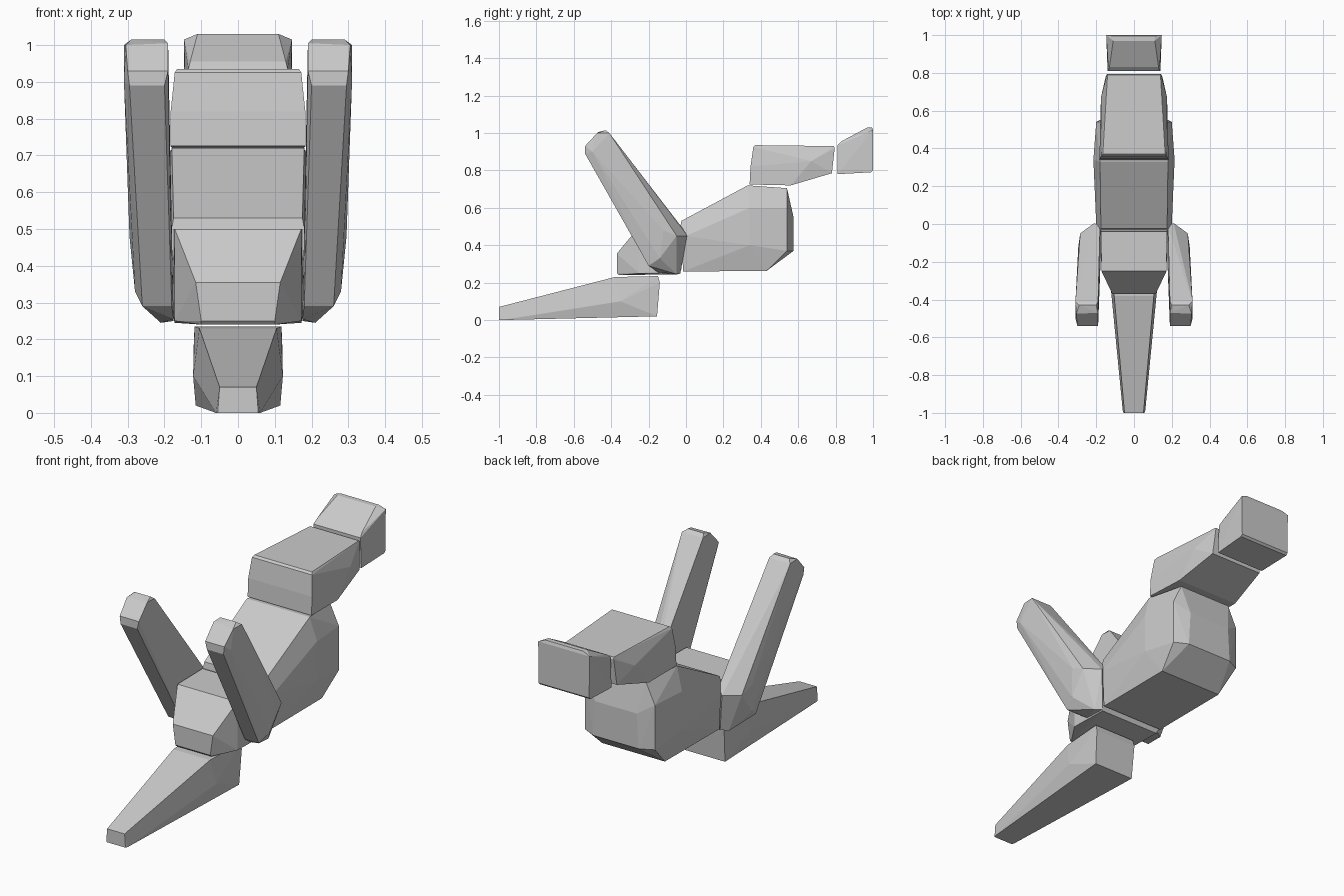
import bpy, bmesh
from math import radians


def hull(name, pts):
    """Flat-faced convex block around a few control points."""
    bm = bmesh.new()
    for p in pts:
        bm.verts.new(p)
    res = bmesh.ops.convex_hull(bm, input=bm.verts[:])
    loose = [v for v in bm.verts if not v.link_faces]
    bmesh.ops.delete(bm, geom=loose, context='VERTS')
    bmesh.ops.dissolve_limit(bm, angle_limit=radians(2), verts=bm.verts[:], edges=bm.edges[:])
    bmesh.ops.recalc_face_normals(bm, faces=bm.faces[:])
    me = bpy.data.meshes.new(name)
    bm.to_mesh(me)
    bm.free()
    ob = bpy.data.objects.new(name, me)
    bpy.context.collection.objects.link(ob)
    return ob


def block(name, profile):
    """Symmetric block: side profile of (y, z, half width)."""
    return hull(name, [(s * w, y, z) for y, z, w in profile for s in (-1, 1)])


# Head
block("head", [
    (0.81, 0.78, 0.14), (0.99, 0.79, 0.145), (1.0, 0.80, 0.145),
    (1.0, 1.015, 0.147), (0.995, 1.03, 0.11), (0.97, 1.03, 0.11),
    (0.81, 0.935, 0.135), (0.83, 0.955, 0.13)])

# Neck
block("neck", [
    (0.34, 0.725, 0.183), (0.345, 0.82, 0.183), (0.36, 0.925, 0.172),
    (0.37, 0.935, 0.165), (0.79, 0.93, 0.14), (0.795, 0.92, 0.142),
    (0.78, 0.785, 0.15), (0.67, 0.85, 0.175), (0.56, 0.72, 0.178)])

# Chest
block("chest", [
    (-0.025, 0.53, 0.175), (-0.03, 0.50, 0.18), (-0.015, 0.26, 0.18),
    (0.0, 0.45, 0.20), (0.33, 0.72, 0.18), (0.34, 0.60, 0.215),
    (0.34, 0.40, 0.215), (0.54, 0.705, 0.15), (0.54, 0.60, 0.20),
    (0.54, 0.37, 0.20), (0.575, 0.55, 0.12), (0.575, 0.37, 0.13),
    (0.43, 0.262, 0.18)])

# Hips
block("hips", [
    (-0.04, 0.50, 0.175), (-0.25, 0.50, 0.172), (-0.37, 0.355, 0.115),
    (-0.37, 0.25, 0.10), (-0.36, 0.24, 0.10), (-0.25, 0.25, 0.172),
    (-0.035, 0.245, 0.172), (-0.025, 0.27, 0.178)])

# Tail
block("tail", [
    (-1.0, 0.07, 0.05), (-1.0, 0.0, 0.055), (-0.985, 0.0, 0.06),
    (-0.38, 0.23, 0.105), (-0.15, 0.235, 0.118), (-0.14, 0.20, 0.12),
    (-0.155, 0.02, 0.115), (-0.35, 0.10, 0.122)])

# Raised limbs, one per side
LIMB = [
    (0.20, -0.43, 1.015), (0.29, -0.43, 1.015), (0.19, -0.41, 1.0), (0.31, -0.41, 1.0),
    (0.19, -0.47, 1.005), (0.305, -0.475, 1.0),
    (0.19, -0.54, 0.93), (0.30, -0.54, 0.93), (0.20, -0.54, 0.89), (0.295, -0.54, 0.89),
    (0.31, -0.50, 0.90),
    (0.18, -0.01, 0.48), (0.21, 0.005, 0.45), (0.285, -0.05, 0.45), (0.295, -0.12, 0.48),
    (0.28, -0.14, 0.33), (0.26, -0.20, 0.29),
    (0.18, -0.20, 0.29), (0.175, -0.15, 0.255), (0.175, -0.03, 0.25), (0.21, -0.05, 0.245)]
for side, s in (("left", -1), ("right", 1)):
    hull("limb_" + side, [(s * x, y, z) for x, y, z in LIMB])
